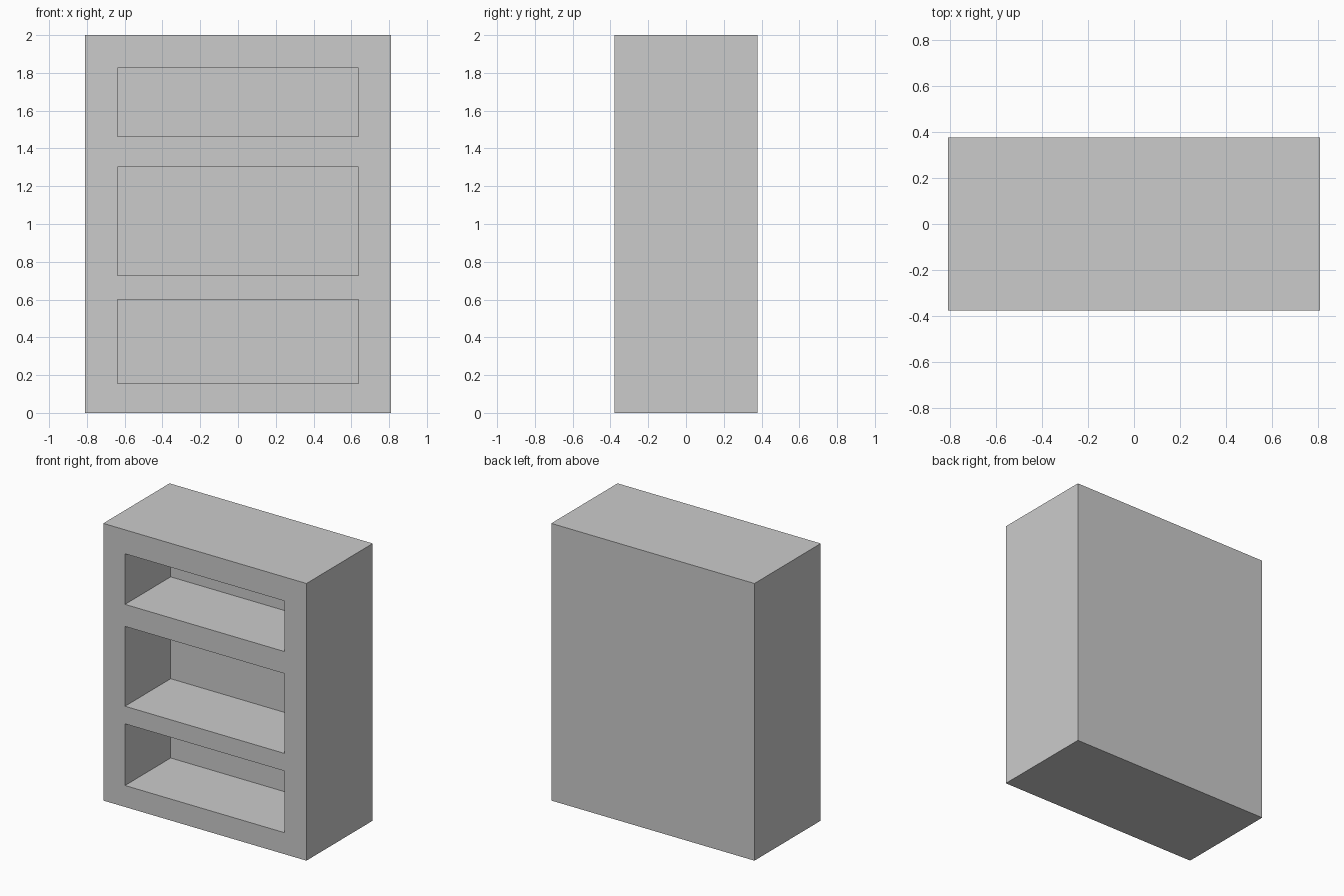
import bpy

if "Cube" in bpy.data.objects:
    bpy.data.objects.remove(bpy.data.objects["Cube"])

W, D, H = 1.622, 0.756, 2.0           # outer size
OPEN_W, OPEN_D = 1.274, 0.52          # compartment width and depth
OPENINGS = [(0.155, 0.6), (0.727, 1.303), (1.462, 1.827)]  # bottom, top


def box(name, lo, hi):
    size = [b - a for a, b in zip(lo, hi)]
    mid = [(a + b) / 2 for a, b in zip(lo, hi)]
    bpy.ops.mesh.primitive_cube_add(size=1, location=mid)
    ob = bpy.context.object
    ob.name = name
    ob.scale = size
    bpy.ops.object.transform_apply(location=True, rotation=False, scale=True)
    return ob


# Solid cabinet body
body = box("bookcase_body", (-W / 2, -D / 2, 0), (W / 2, D / 2, H))

# Three open compartments cut into the front
for i, (z0, z1) in enumerate(OPENINGS):
    cutter = box(f"compartment_cutter_{i + 1}",
                 (-OPEN_W / 2, -D / 2 - 0.1, z0),
                 (OPEN_W / 2, -D / 2 + OPEN_D, z1))
    cutter.hide_render = True
    mod = body.modifiers.new("compartment", 'BOOLEAN')
    mod.operation = 'DIFFERENCE'
    mod.solver = 'EXACT'
    mod.object = cutter
    bpy.context.view_layer.objects.active = body
    bpy.ops.object.modifier_apply(modifier=mod.name)
    bpy.data.objects.remove(cutter)
